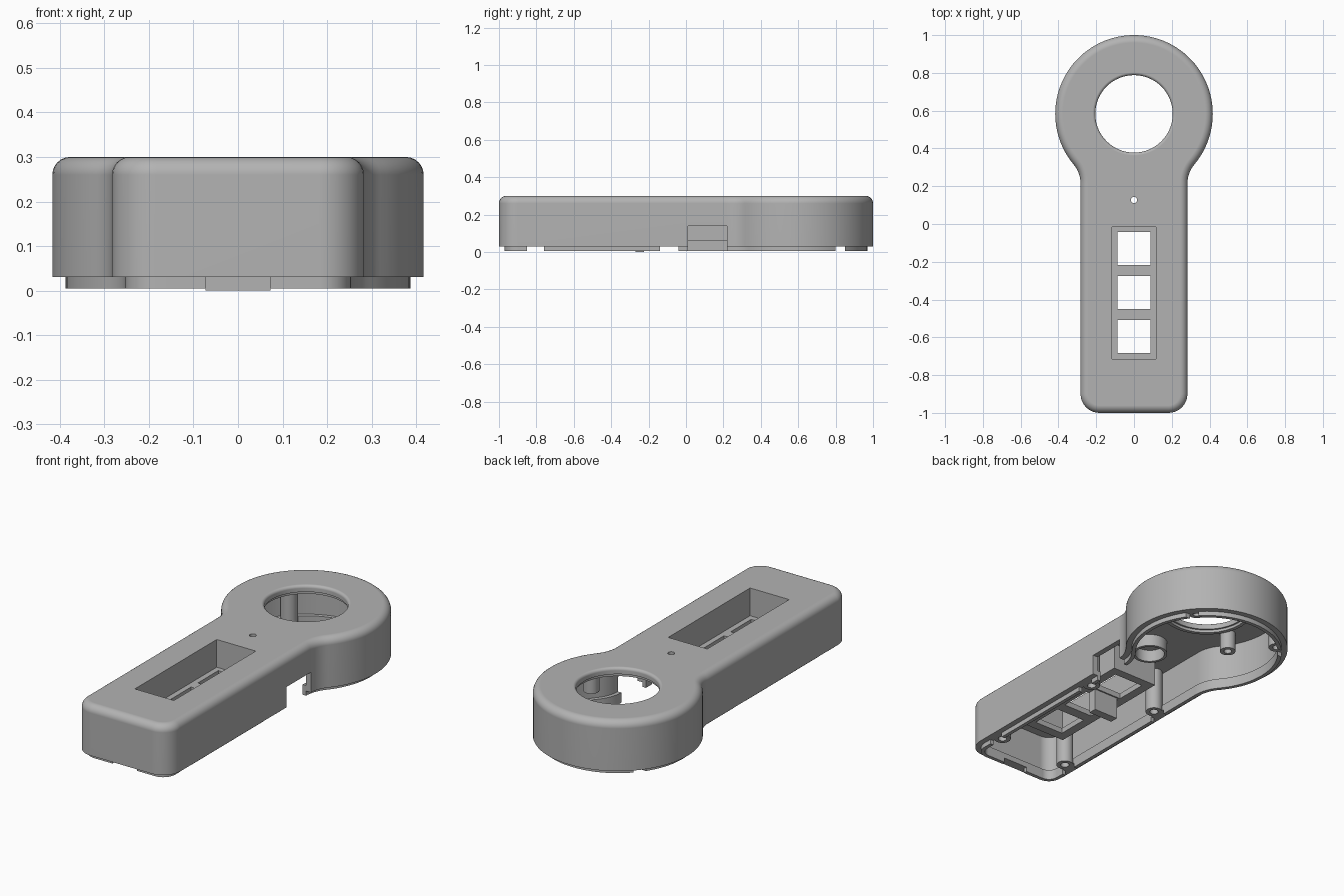
import bpy, bmesh
from math import sin, cos, pi, radians, atan2, hypot

if "Cube" in bpy.data.objects:
    bpy.data.objects.remove(bpy.data.objects["Cube"], do_unlink=True)

grey = bpy.data.materials.new("matte grey plastic")
grey.use_nodes = True
colour = (0.45, 0.45, 0.45, 1)
grey.diffuse_color = colour
grey.node_tree.nodes["Principled BSDF"].inputs["Base Color"].default_value = colour

HALF, RING, RING_Y, CORNER, NECK = 0.283, 0.417, 0.583, 0.1, 0.155
TOP, RIM, ROOF = 0.3, 0.03, 0.265


def arc(cx, cy, r, a, b, n):
    return [(cx + r * cos(a + (b - a) * i / n), cy + r * sin(a + (b - a) * i / n))
            for i in range(n + 1)]


def outline(d):
    """Paddle outline, moved inward by d."""
    nx = HALF + NECK
    ny = RING_Y - ((RING + NECK) ** 2 - nx ** 2) ** 0.5
    touch = atan2(RING_Y - ny, -nx)
    side = arc(HALF - CORNER, CORNER - 1, CORNER - d, -pi / 2, 0, 8)
    side += arc(nx, ny, NECK + d, pi, touch, 8)
    side += arc(0, RING_Y, RING - d, touch - pi, pi / 2, 36)
    return side + [(-x, y) for x, y in side[-2::-1]]


def make(name, bm):
    bmesh.ops.remove_doubles(bm, verts=bm.verts, dist=1e-5)
    bmesh.ops.recalc_face_normals(bm, faces=bm.faces)
    mesh = bpy.data.meshes.new(name)
    bm.to_mesh(mesh)
    bm.free()
    ob = bpy.data.objects.new(name, mesh)
    bpy.context.collection.objects.link(ob)
    mesh.materials.append(grey)
    return ob


def loft(name, loops, closed=False):
    """Skin equal-length loops of points; cap the ends or close the tube."""
    bm = bmesh.new()
    rows = [[bm.verts.new(p) for p in loop] for loop in loops]
    pairs = list(zip(rows, rows[1:])) + ([(rows[-1], rows[0])] if closed else [])
    for a, b in pairs:
        for i in range(len(a)):
            j = (i + 1) % len(a)
            bm.faces.new((a[i], a[j], b[j], b[i]))
    if not closed:
        bm.faces.new(rows[0])
        bm.faces.new(rows[-1])
    return make(name, bm)


def paddle(name, profile, closed=False):
    return loft(name, [[(x, y, z) for x, y in outline(d)] for d, z in profile], closed)


def lathe(name, x, y, profile, closed=False, n=32):
    loops = [[(px, py, z) for px, py in arc(x, y, r, 0, 2 * pi, n)[:-1]] for r, z in profile]
    return loft(name, loops, closed)


def box(name, x0, x1, y0, y1, z0, z1):
    rect = [(x0, y0), (x1, y0), (x1, y1), (x0, y1)]
    return loft(name, [[(x, y, z) for x, y in rect] for z in (z0, z1)])


def cut(ob, *cutters):
    bpy.context.view_layer.objects.active = ob
    for c in cutters:
        mod = ob.modifiers.new("cut", 'BOOLEAN')
        mod.operation, mod.solver, mod.object = 'DIFFERENCE', 'EXACT', c
        bpy.ops.object.modifier_apply(modifier=mod.name)
        bpy.data.objects.remove(c, do_unlink=True)


parts = []

# Hollow shell with a rounded upper edge
fillet = [(0.04 - 0.04 * cos(a), TOP - 0.04 + 0.04 * sin(a))
          for a in [i * pi / 12 for i in range(7)]]
shell = paddle("shell", [(0, RIM)] + fillet)
hole_edge = [(0.205 + 0.015 * (1 - cos(a)), TOP - 0.015 + 0.015 * sin(a))
             for a in [i * pi / 8 for i in range(5)]]
PX, PY0, PY1, FLOOR = 0.117, -0.715, -0.015, 0.15
NOTCH = (0.2, 0.5, 0.01, 0.22, -0.1, 0.14)
cut(shell,
    paddle("cavity", [(0.03, -0.1), (0.03, ROOF)]),
    lathe("ring_hole", 0, RING_Y, [(0.205, 0.2)] + hole_edge + [(0.22, 0.4)], n=64),
    lathe("light_hole", 0, 0.127, [(0.017, 0.2), (0.017, 0.4)], n=24),
    box("pocket_opening", -PX, PX, PY0, PY1, 0.2, 0.4),
    box("side_notch", *NOTCH))
parts.append(shell)

# Locating lip along the lower rim, broken at the screw posts
lip = paddle("rim_lip", [(0.03, 0.005), (0.03, 0.06), (0.05, 0.06), (0.05, 0.005)], True)
for y0, y1 in ((-0.85, -0.76), (-0.14, -0.04), (0.8, 0.85)):
    cut(lip, box("gap", -0.6, 0.6, y0, y1, -0.1, RIM))
cut(lip, box("front_gap", -0.073, 0.073, -1.1, -0.9, -0.1, RIM), box("side_gap", *NOTCH))
parts.append(lip)

# Sunken tray with three square windows
tray = box("button_tray", -PX - 0.02, PX + 0.02, PY0 - 0.02, PY1 + 0.02, FLOOR - 0.03, ROOF)
cut(tray, box("tray_inside", -PX, PX, PY0, PY1, FLOOR, 0.4))
for i in range(3):
    y = -0.13 - 0.233 * i
    cut(tray, box("window", -0.088, 0.088, y - 0.0875, y + 0.0875, 0, 0.2))
parts.append(tray)
parts.append(box("tray_support", -0.073, 0.073, -0.27, -0.225, 0, FLOOR - 0.03))


def tube(name, x, y, outer, inner, z0, z1):
    parts.append(lathe(name, x, y, [(outer, z0), (outer, z1), (inner, z1), (inner, z0)], True))


# Screw posts, stand-offs and the collar round the light hole
for side, s in (("left", 1), ("right", -1)):
    tube(side + "_front_post", s * 0.21, -0.805, 0.043, 0.022, RIM, ROOF)
    tube(side + "_middle_post", s * 0.21, -0.09, 0.043, 0.022, RIM, ROOF)
    tube(side + "_ring_post", s * 0.27, 0.825, 0.043, 0.022, RIM, ROOF)
    tube(side + "_standoff", s * 0.245, 0.46, 0.04, 0.02, 0.16, ROOF)
tube("light_collar", 0, 0.127, 0.09, 0.075, 0.2, ROOF)
tube("ring_hole_collar", 0, RING_Y, 0.235, 0.215, ROOF - 0.015, ROOF)

# Smooth curved walls while keeping edges crisp
for ob in parts:
    bpy.ops.object.select_all(action='DESELECT')
    ob.select_set(True)
    bpy.context.view_layer.objects.active = ob
    bpy.ops.object.shade_smooth_by_angle(angle=radians(30))
    mod = ob.modifiers.new("even shading", 'WEIGHTED_NORMAL')
    mod.keep_sharp = True
